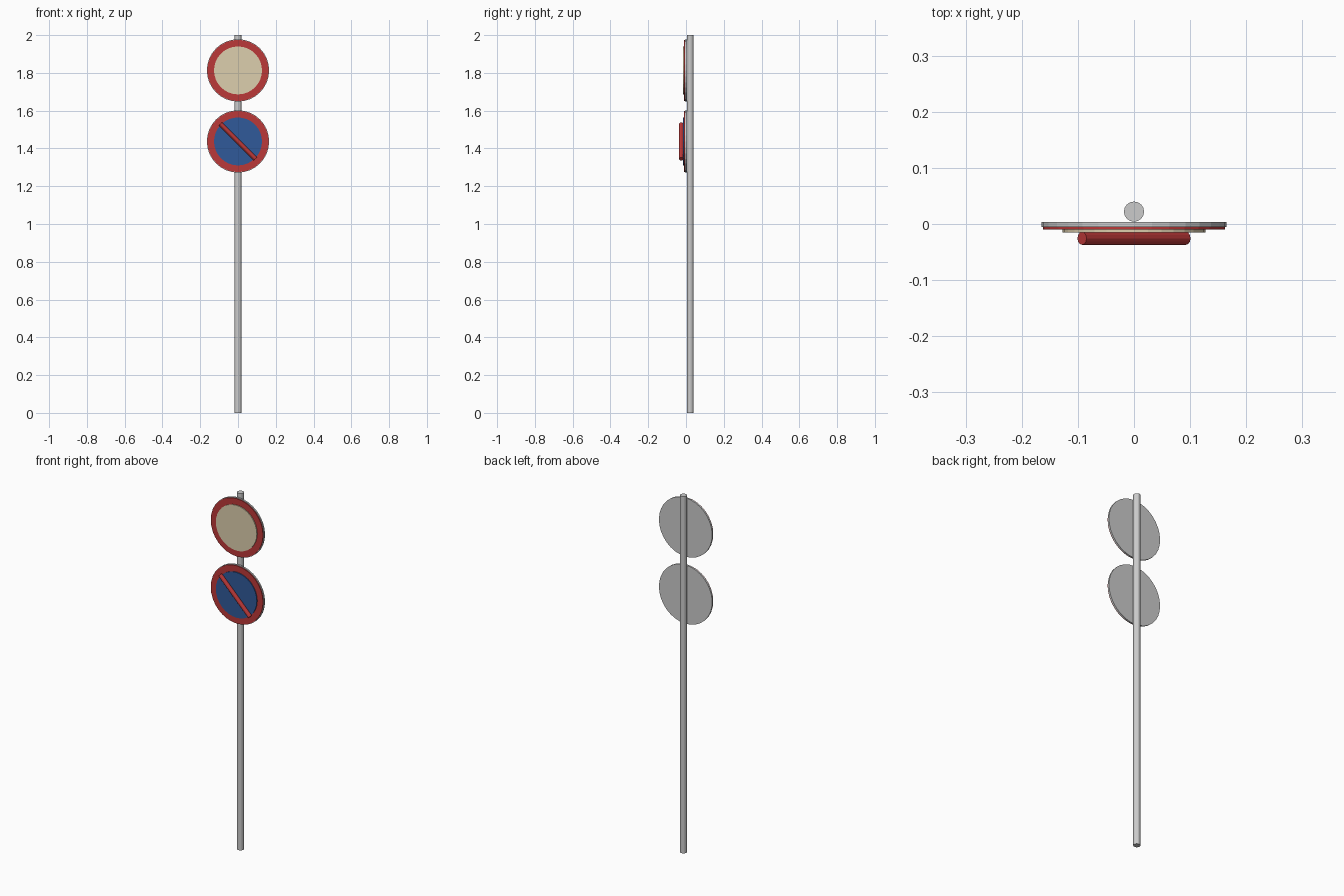
import bpy
import math

if "Cube" in bpy.data.objects:
    bpy.data.objects.remove(bpy.data.objects["Cube"])


def material(name, rgb):
    m = bpy.data.materials.new(name)
    m.diffuse_color = (*rgb, 1.0)
    m.use_nodes = True
    m.node_tree.nodes["Principled BSDF"].inputs["Base Color"].default_value = m.diffuse_color
    return m


RED = material("sign_red", (0.50, 0.04, 0.04))
BLUE = material("sign_blue", (0.03, 0.10, 0.32))
CREAM = material("sign_cream", (0.72, 0.62, 0.42))


def cylinder(name, radius, depth, loc, rot, sides, mat=None):
    bpy.ops.mesh.primitive_cylinder_add(vertices=sides, radius=radius, depth=depth,
                                        location=loc, rotation=rot)
    ob = bpy.context.object
    ob.name = name
    if mat:
        ob.data.materials.append(mat)
    return ob


def disc(name, radius, y_front, y_back, z, mat=None):
    # Flat disc facing the front, given by its front and back planes
    return cylinder(name, radius, y_back - y_front, (0, (y_front + y_back) / 2, z),
                    (math.pi / 2, 0, 0), 32, mat)


# Pole
cylinder("pole", 0.018, 2.0, (0, 0.022, 1.0), (0, 0, 0), 16)

# Two round signs: grey backing, red rim, coloured panel
for label, z, colour in (("upper", 1.813, CREAM), ("lower", 1.437, BLUE)):
    disc(label + "_backing", 0.165, -0.005, 0.004, z)
    disc(label + "_rim", 0.162, -0.010, -0.005, z, RED)
    disc(label + "_panel", 0.127, -0.015, -0.010, z, colour)

# Diagonal bar on the lower sign, falling from left to right
cylinder("diagonal_bar", 0.0115, 0.262, (0, -0.0255, 1.437),
         (0, math.radians(-45), 0), 12, RED)
